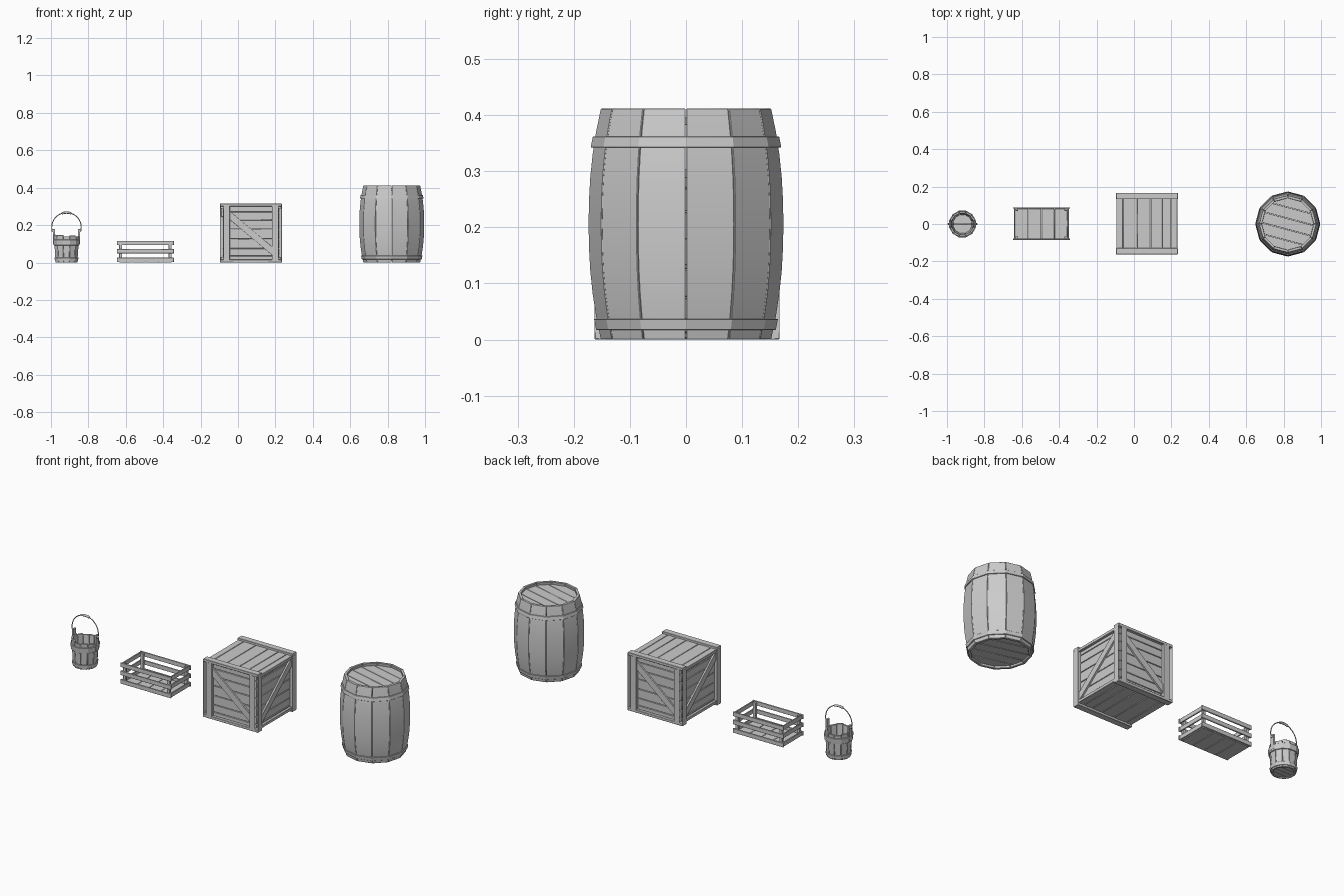
import bpy, bmesh, random
from math import sin, cos, pi, sqrt, radians
from mathutils import Vector, Matrix

if "Cube" in bpy.data.objects:
    bpy.data.objects.remove(bpy.data.objects["Cube"])

random.seed(4)


def finish(name, bm, loc=(0, 0, 0), bevel=0.0015):
    bmesh.ops.recalc_face_normals(bm, faces=bm.faces)
    me = bpy.data.meshes.new(name)
    bm.to_mesh(me)
    bm.free()
    ob = bpy.data.objects.new(name, me)
    ob.location = loc
    bpy.context.collection.objects.link(ob)
    bpy.context.view_layer.objects.active = ob
    bpy.ops.object.select_all(action='DESELECT')
    ob.select_set(True)
    bpy.ops.object.shade_smooth_by_angle(angle=radians(25))
    if bevel:
        m = ob.modifiers.new("bevel", 'BEVEL')
        m.width, m.segments, m.limit_method = bevel, 1, 'ANGLE'
        m.angle_limit = radians(50)
    return ob


def box(bm, x0, x1, y0, y1, z0, z1, rot=None):
    c = Vector(((x0 + x1) / 2, (y0 + y1) / 2, (z0 + z1) / 2))
    mat = Matrix.Diagonal((abs(x1 - x0), abs(y1 - y0), abs(z1 - z0), 1))
    mat = Matrix.Translation(c) @ (rot or Matrix()) @ mat
    return bmesh.ops.create_cube(bm, size=1, matrix=mat)['verts']


def loft(bm, loops, closed=False):
    """Bridge equally long vertex loops; cap the ends unless closed."""
    vs = [[bm.verts.new(p) for p in l] for l in loops]
    n = len(vs[0])
    for i in range(len(vs) if closed else len(vs) - 1):
        a, b = vs[i], vs[(i + 1) % len(vs)]
        for j in range(n):
            k = (j + 1) % n
            bm.faces.new((a[j], a[k], b[k], b[j]))
    if not closed:
        bm.faces.new(vs[0])
        bm.faces.new(vs[-1])


def polar(r, a, z):
    return (r * cos(a), r * sin(a), z)


def stave(bm, profile, t, a0, a1, gap):
    loops = []
    for r, z in profile:
        g = gap / r
        loops.append([polar(r, a0 + g, z), polar(r, a1 - g, z),
                      polar(r - t, a1 - g, z), polar(r - t, a0 + g, z)])
    loft(bm, loops)


def hoop(bm, r0, r1, z0, z1, t, n, phase=0):
    loops = []
    for i in range(n):
        a = phase + 2 * pi * i / n
        loops.append([polar(r0, a, z0), polar(r1, a, z1),
                      polar(r1 - t, a, z1), polar(r0 - t, a, z0)])
    loft(bm, loops, closed=True)


def plank_disc(bm, r, z0, z1, n, angle, gap=0.001):
    rot = Matrix.Rotation(angle, 3, 'Z')
    for i in range(n):
        lo, hi = -r + 2 * r * i / n + gap, -r + 2 * r * (i + 1) / n - gap
        ys = [lo + (hi - lo) * k / 4 for k in range(5)]
        pts = [(sqrt(r * r - y * y), y) for y in ys]
        pts += [(-x, y) for x, y in reversed(pts)]
        loft(bm, [[rot @ Vector((x, y, z)) for x, y in pts] for z in (z0, z1)])


# Barrel
B = (0.822, 0, 0)
step = pi / 6
prof = [(0.174 - 0.022 * abs((z - 0.206) / 0.206) ** 2.2, z)
        for z in [0.412 * i / 10 for i in range(11)]]
bm = bmesh.new()
for i in range(12):
    stave(bm, prof, 0.014, i * step, (i + 1) * step, 0.0005)
finish("barrel_staves", bm, B)
bm = bmesh.new()
hoop(bm, 0.170, 0.166, 0.342, 0.362, 0.012, 12)
hoop(bm, 0.160, 0.164, 0.017, 0.037, 0.012, 12)
finish("barrel_hoops", bm, B, 0.001)
for name, z in (("barrel_lid", 0.382), ("barrel_bottom", 0.012)):
    bm = bmesh.new()
    plank_disc(bm, 0.144, z, z + 0.014, 5, radians(-15))
    finish(name, bm, B, 0.001)

# Large crate: four panelled sides with posts and a diagonal brace
C = (0.069, 0.002, 0)
for s in range(4):
    turn = Matrix.Rotation(s * pi / 2, 4, 'Z')
    bm = bmesh.new()
    zs = [0.013, 0.035, 0.075, 0.125, 0.178, 0.228, 0.27, 0.302]
    for z0, z1 in zip(zs, zs[1:]):
        box(bm, -0.146, 0.146, -0.15, -0.138, z0 + 0.001, z1 - 0.001)
    bm.transform(turn)
    finish("crate_side_planks", bm, C)
    bm = bmesh.new()
    reach = 0.147 if s % 2 == 0 else 0.165
    for d in (-1, 1):
        box(bm, d * reach, d * (reach - 0.034), -0.165, -0.147, 0.013, 0.301)
    tilt = radians(40) * (1 if s % 2 == 0 else -1)
    vs = box(bm, -0.19, 0.19, -0.159, -0.147, 0.14, 0.175,
             Matrix.Rotation(tilt, 4, 'Y'))
    # trim the brace against the posts
    for d in (-1, 1):
        geom = [g for g in bm.verts[:] + bm.edges[:] + bm.faces[:]
                if all(abs(v.co.y + 0.153) < 0.0065 for v in
                       ([g] if isinstance(g, bmesh.types.BMVert) else g.verts))]
        r = bmesh.ops.bisect_plane(bm, geom=geom, plane_co=(d * (reach - 0.033), 0, 0),
                                   plane_no=(d, 0, 0), clear_outer=True)
        edges = [e for e in r['geom_cut'] if isinstance(e, bmesh.types.BMEdge)]
        bmesh.ops.holes_fill(bm, edges=edges, sides=0)
    bm.transform(turn)
    finish("crate_side_frame", bm, C)

# Large crate: top and bottom planks with end battens
xs = [-0.164, -0.128, -0.054, 0.02, 0.08, 0.13, 0.164]
for name, z0, z1, b0, b1 in (("crate_top", 0.288, 0.304, 0.3, 0.315),
                             ("crate_bottom", 0.011, 0.027, 0, 0.015)):
    bm = bmesh.new()
    for x0, x1 in zip(xs, xs[1:]):
        box(bm, x0 + 0.001, x1 - 0.001, -0.146, 0.146, z0, z1)
    for d in (-1, 1):
        box(bm, -0.165, 0.165, d * 0.131, d * 0.165, b0, b1)
    finish(name, bm, C)

# Small open crate
T = (-0.495, 0.002, 0)
bm = bmesh.new()
for z in (0.003, 0.049, 0.093):
    for d in (-1, 1):
        box(bm, -0.152, 0.152, d * 0.08, d * 0.087, z, z + 0.023)
        box(bm, d * 0.14, d * 0.147, -0.08, 0.08, z, z + 0.023)
finish("tray_slats", bm, T, 0.001)
bm = bmesh.new()
for dx in (-1, 1):
    for dy in (-1, 1):
        box(bm, dx * 0.124, dx * 0.14, dy * 0.068, dy * 0.08, 0.004, 0.112)
finish("tray_posts", bm, T, 0.001)
bm = bmesh.new()
for i in range(4):
    x = -0.14 + 0.07 * i
    box(bm, x + 0.001, x + 0.069, -0.08, 0.08, 0, 0.01)
finish("tray_floor", bm, T, 0.001)

# Bucket
K = (-0.917, 0, 0)
bm = bmesh.new()
for i in range(12):
    a = (i - 0.5) * step
    h = random.uniform(0.136, 0.15)
    stave(bm, [(0.06, 0), (0.06 + 0.01 * h / 0.15, h)], 0.01, a, a + step, 0.0008)
finish("bucket_staves", bm, K, 0.001)
bm = bmesh.new()
hoop(bm, 0.071, 0.074, 0.092, 0.122, 0.006, 12, step / 2)
hoop(bm, 0.064, 0.066, 0.008, 0.026, 0.006, 12, step / 2)
finish("bucket_hoops", bm, K, 0.001)
bm = bmesh.new()
plank_disc(bm, 0.053, 0.004, 0.012, 4, 0)
finish("bucket_floor", bm, K, 0)
bm = bmesh.new()
for d in (-1, 1):
    box(bm, d * 0.062, d * 0.071, -0.011, 0.011, 0.1, 0.18)
    bmesh.ops.create_uvsphere(bm, u_segments=10, v_segments=6, radius=0.007,
                              matrix=Matrix.Translation((d * 0.072, 0, 0.17)))
finish("bucket_ears", bm, K, 0)


def arc(name, a0, a1, n, thick):
    cu = bpy.data.curves.new(name, 'CURVE')
    cu.dimensions = '3D'
    cu.bevel_depth, cu.bevel_resolution, cu.use_fill_caps = thick, 2, True
    sp = cu.splines.new('POLY')
    sp.points.add(n)
    for i, p in enumerate(sp.points):
        a = radians(a0 + (a1 - a0) * i / n)
        p.co = (0.079 * cos(a), 0, 0.188 + 0.079 * sin(a), 1)
    ob = bpy.data.objects.new(name, cu)
    ob.location = K
    bpy.context.collection.objects.link(ob)


arc("bucket_handle", -15, 195, 24, 0.0025)
arc("bucket_grip", 72, 108, 6, 0.006)
